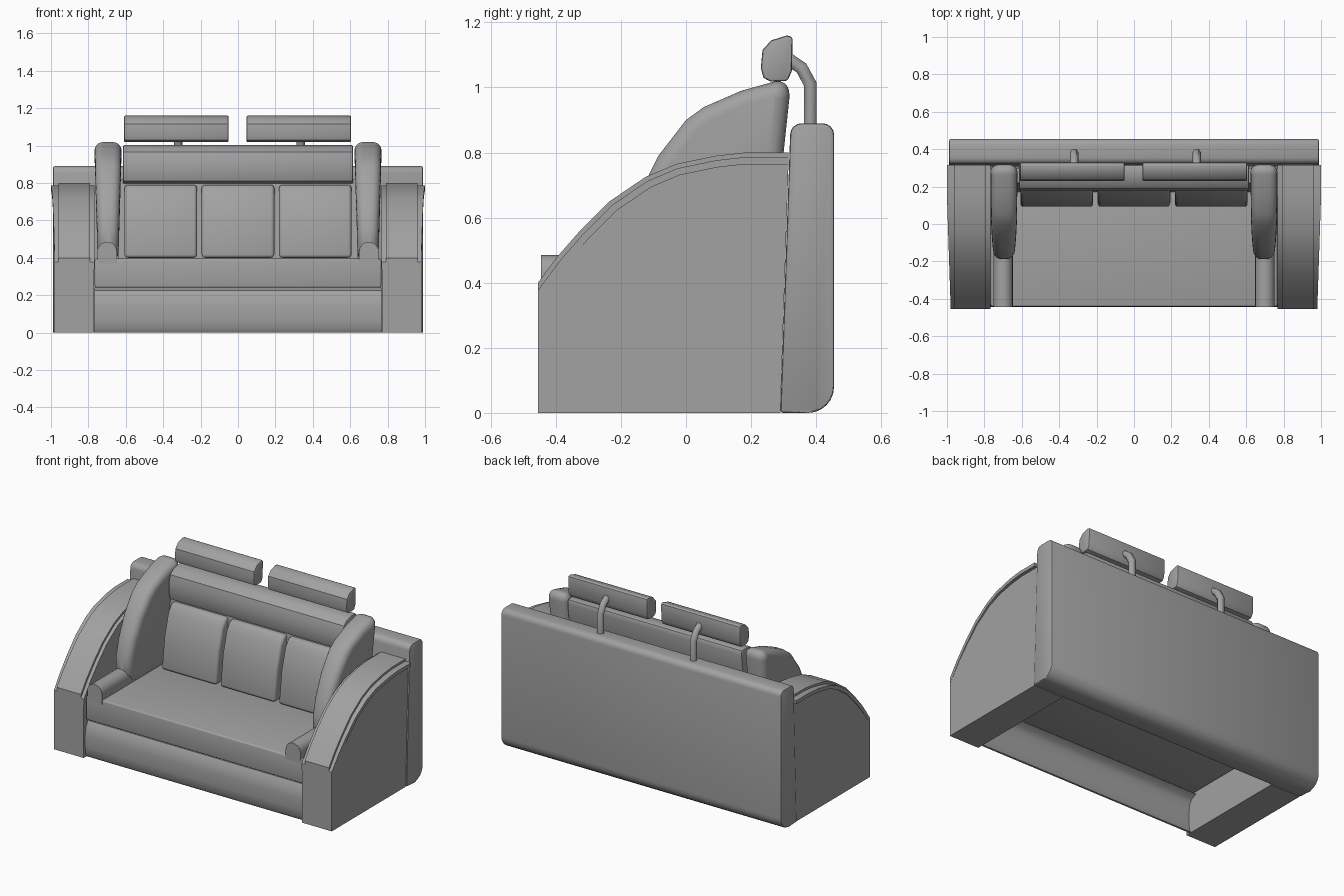
import bpy, bmesh, math

cube = bpy.data.objects.get("Cube")
if cube:
    bpy.data.objects.remove(cube, do_unlink=True)

GREY = (0.36, 0.36, 0.36, 1)
mat = bpy.data.materials.new("grey upholstery")
mat.use_nodes = True
mat.diffuse_color = GREY
mat.node_tree.nodes["Principled BSDF"].inputs["Base Color"].default_value = GREY


def finish(ob, bevel=0, segments=3, angle=40):
    ob.data.materials.append(mat)
    bpy.ops.object.select_all(action='DESELECT')
    ob.select_set(True)
    bpy.context.view_layer.objects.active = ob
    if bevel:
        mod = ob.modifiers.new("Soft edges", 'BEVEL')
        mod.width, mod.segments = bevel, segments
        mod.limit_method, mod.angle_limit = 'ANGLE', math.radians(angle)
        bpy.ops.object.modifier_apply(modifier=mod.name)
    bpy.ops.object.shade_smooth_by_angle(angle=math.radians(32))
    return ob


def prism(name, profile, a, b, axis='x', bevel=0, segments=3, angle=40, shape=None):
    """Extrude a (y, z) profile along x, or an (x, z) profile along y."""
    bm = bmesh.new()
    rings = []
    for t in (a, b):
        rings.append([bm.verts.new((t, u, v) if axis == 'x' else (u, t, v))
                      for u, v in profile])
    n = len(profile)
    for ring in rings:
        bm.faces.new(ring)
    for i in range(n):
        j = (i + 1) % n
        bm.faces.new((rings[0][i], rings[0][j], rings[1][j], rings[1][i]))
    if shape:
        for v in bm.verts:
            shape(v.co)
    bmesh.ops.recalc_face_normals(bm, faces=bm.faces)
    mesh = bpy.data.meshes.new(name)
    bm.to_mesh(mesh)
    bm.free()
    ob = bpy.data.objects.new(name, mesh)
    bpy.context.collection.objects.link(ob)
    return finish(ob, bevel, segments, angle)


def block(name, x, y, z, bevel=0.01):
    return prism(name, [(y[0], z[0]), (y[1], z[0]), (y[1], z[1]), (y[0], z[1])],
                 x[0], x[1], bevel=bevel)


def arc(cy, cz, r, start, end, steps=6):
    return [(cy + r * math.cos(math.radians(start + (end - start) * i / steps)),
             cz + r * math.sin(math.radians(start + (end - start) * i / steps)))
            for i in range(steps + 1)]


# Backboard with a rounded lower rear corner and soft top
board = ([(0.29, 0), (0.375, 0)] + arc(0.375, 0.08, 0.08, -90, 0)
         + arc(0.42, 0.855, 0.035, 0, 90, 4) + arc(0.355, 0.855, 0.035, 90, 180, 4))
prism("backboard", board, -0.988, 0.988, bevel=0.008, segments=2, angle=50)

# Armrests: body, piping and raised top band follow one arch
ARCH = [(-0.455, 0.40), (-0.40, 0.475), (-0.33, 0.555), (-0.235, 0.65), (-0.125, 0.725),
        (-0.03, 0.765), (0.09, 0.79), (0.18, 0.80), (0.315, 0.80)]


def lowered(d):
    out = []
    for i, (y, z) in enumerate(ARCH):
        p, q = ARCH[max(i - 1, 0)], ARCH[min(i + 1, len(ARCH) - 1)]
        k = math.hypot(q[0] - p[0], q[1] - p[1])
        ny, nz = -(q[1] - p[1]) / k, (q[0] - p[0]) / k
        if i == 0:
            out.append((y, z - d / nz))
        else:
            out.append((y - ny * d, z - nz * d))
    return out


def flare(co):
    t = min(1, max(0, (co.y + 0.455) / 0.6))
    if abs(co.x) > 0.9:
        co.x = math.copysign(0.98 + 0.02 * t, co.x)


for side, s in (("left", 1), ("right", -1)):
    prism(side + "_arm_body", [(0.29, 0), (-0.455, 0)] + lowered(0.032),
          0.77 * s, 0.98 * s)
    prism(side + "_arm_piping", lowered(0.036) + lowered(0.014)[::-1],
          0.768 * s, 0.99 * s, shape=flare)
    prism(side + "_arm_band", lowered(0.03) + ARCH[::-1], 0.79 * s, 0.96 * s)

    # Rounded rail along each end of the seat
    prism(side + "_seat_rail", [(0.752 * s, 0.37)]
          + [(x * s, z) for x, z in arc(0.7, 0.433, 0.052, 0, 180, 10)]
          + [(0.648 * s, 0.37)], -0.445, 0.2, axis='y')

    # Curved wing beside the back cushions, narrowing towards its lower tip
    def taper(co, s=s):
        k = min(1, max(0, (co.z - 0.45) / 0.5))
        co.x = s * (0.696 + (abs(co.x) - 0.696) * (0.75 + 0.25 * k))

    prism(side + "_wing", [(0.295, 0.38), (-0.15, 0.38), (-0.19, 0.45), (-0.185, 0.55),
                           (-0.15, 0.66), (-0.085, 0.79), (0, 0.90), (0.055, 0.94),
                           (0.17, 0.99), (0.26, 1.015), (0.315, 1.03), (0.318, 0.97),
                           (0.30, 0.80)],
          0.622 * s, 0.768 * s, bevel=0.045, segments=4, angle=60, shape=taper)

# Seat and the hollow curved apron below it
block("seat", (-0.766, 0.766), (-0.442, 0.29), (0.24, 0.395))
outer = [(-0.425, 0), (-0.438, 0.02), (-0.443, 0.07), (-0.443, 0.14), (-0.435, 0.19),
         (-0.415, 0.225), (-0.38, 0.24)]
inner = [(y + 0.012, z - (0.01 if z > 0.2 else 0)) for y, z in outer]
prism("front_apron", outer + inner[::-1], -0.768, 0.768)

# Back support, three sloping cushions and the upper bolster
prism("back_support", [(0.17, 0.38), (0.295, 0.38), (0.30, 0.82), (0.22, 0.82)],
      -0.64, 0.64)
for name, x in (("right", -0.413), ("middle", 0), ("left", 0.413)):
    prism(name + "_back_cushion",
          [(0.09, 0.40), (0.25, 0.40), (0.25, 0.79), (0.19, 0.79), (0.155, 0.74),
           (0.115, 0.60)], x - 0.194, x + 0.194, bevel=0.018, segments=3)
prism("bolster", [(0.30, 0.80), (0.22, 0.795), (0.19, 0.81), (0.178, 0.85), (0.178, 0.92),
                  (0.19, 0.965), (0.22, 0.99), (0.27, 1.003), (0.315, 1.0), (0.318, 0.97)],
      -0.615, 0.615, bevel=0.008, segments=2, angle=50)

# Headrests on bent posts
for side, x in (("left", 0.325), ("right", -0.33)):
    prism(side + "_headrest",
          [(0.26, 1.018), (0.238, 1.03), (0.23, 1.06), (0.235, 1.115), (0.262, 1.145),
           (0.31, 1.16), (0.328, 1.155), (0.325, 1.05), (0.312, 1.02)],
          x - 0.28, x + 0.28, bevel=0.008, segments=2, angle=60)
    curve = bpy.data.curves.new(side + "_headrest_post", 'CURVE')
    curve.dimensions = '3D'
    curve.bevel_depth, curve.bevel_resolution = 0.023, 1
    curve.use_fill_caps = True
    path = [(0.31, 1.09), (0.355, 1.06), (0.382, 1.01), (0.382, 0.86)]
    spline = curve.splines.new('POLY')
    spline.points.add(len(path) - 1)
    for p, (y, z) in zip(spline.points, path):
        p.co = (x + 0.01, y, z, 1)
    post = bpy.data.objects.new(side + "_headrest_post", curve)
    bpy.context.collection.objects.link(post)
    curve.materials.append(mat)
